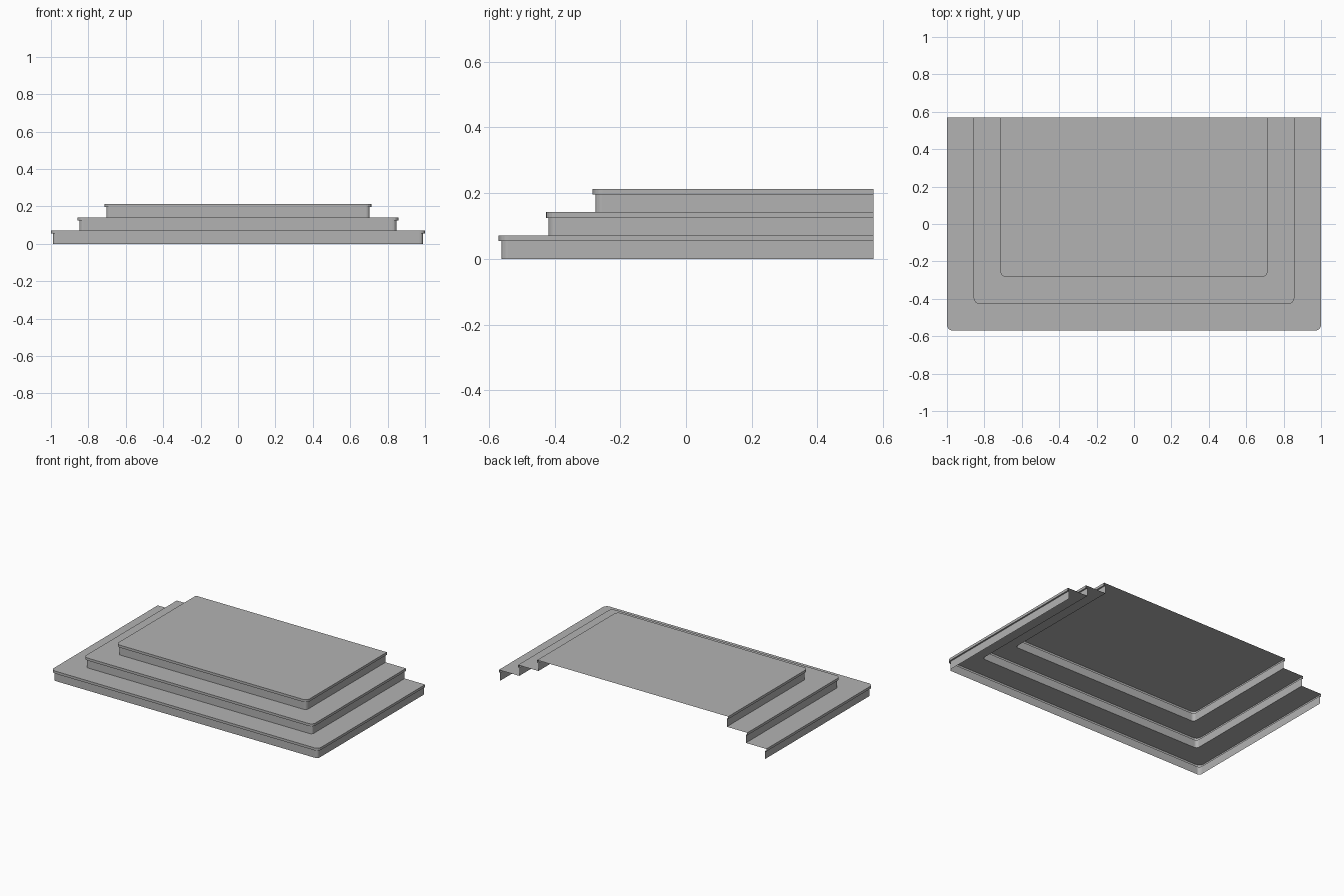
import bpy
import bmesh
from math import cos, sin, pi

cube = bpy.data.objects.get("Cube")
if cube:
    bpy.data.objects.remove(cube, do_unlink=True)

BACK = 0.57        # open rear edge
INSET = 0.01       # how far each riser sits behind its nosing
RADIUS = 0.03      # nosing corner radius
SEGMENTS = 4
STEPS = [(1.0, -0.57), (0.857, -0.426), (0.714, -0.284)]  # half width, front
RISE = 0.071
LIP = 0.017

grey = bpy.data.materials.new("concrete_grey")
grey.use_nodes = True
colour = (0.45, 0.45, 0.45, 1)
grey.diffuse_color = colour
grey.node_tree.nodes["Principled BSDF"].inputs["Base Color"].default_value = colour


def outline(bm, half, front, radius, z):
    """U-shaped row of vertices, open at the back, with rounded front corners."""
    side = [(half, BACK)]
    for i in range(SEGMENTS + 1):
        a = pi / 2 * i / SEGMENTS
        side.append((half - radius + radius * cos(a), front + radius - radius * sin(a)))
    points = side + [(-x, y) for x, y in reversed(side)]
    return [bm.verts.new((x, y, z)) for x, y in points]


def bridge(bm, a, b):
    for i in range(len(a) - 1):
        bm.faces.new((a[i + 1], a[i], b[i], b[i + 1]))


# Stepped shell: riser, nosing underside, nosing face and tread for each step
bm = bmesh.new()
previous = None
for n, (half, front) in enumerate(STEPS):
    base, top = n * RISE, (n + 1) * RISE
    inner = (half - INSET, front + INSET * 0.8, RADIUS - INSET)
    rows = [outline(bm, *inner, base),
            outline(bm, *inner, top - LIP),
            outline(bm, half, front, RADIUS, top - LIP),
            outline(bm, half, front, RADIUS, top)]
    if previous:
        bridge(bm, previous, rows[0])
    for lower, upper in zip(rows, rows[1:]):
        bridge(bm, lower, upper)
    previous = rows[-1]

# Top landing
landing = bm.faces.new(previous)
landing.normal_update()
if landing.normal.z < 0:
    landing.normal_flip()
bmesh.ops.recalc_face_normals(bm, faces=bm.faces)
landing.normal_update()
if landing.normal.z < 0:
    bmesh.ops.reverse_faces(bm, faces=bm.faces)

mesh = bpy.data.meshes.new("porch_steps")
bm.to_mesh(mesh)
bm.free()
mesh.materials.append(grey)
steps = bpy.data.objects.new("porch_steps", mesh)
bpy.context.collection.objects.link(steps)
